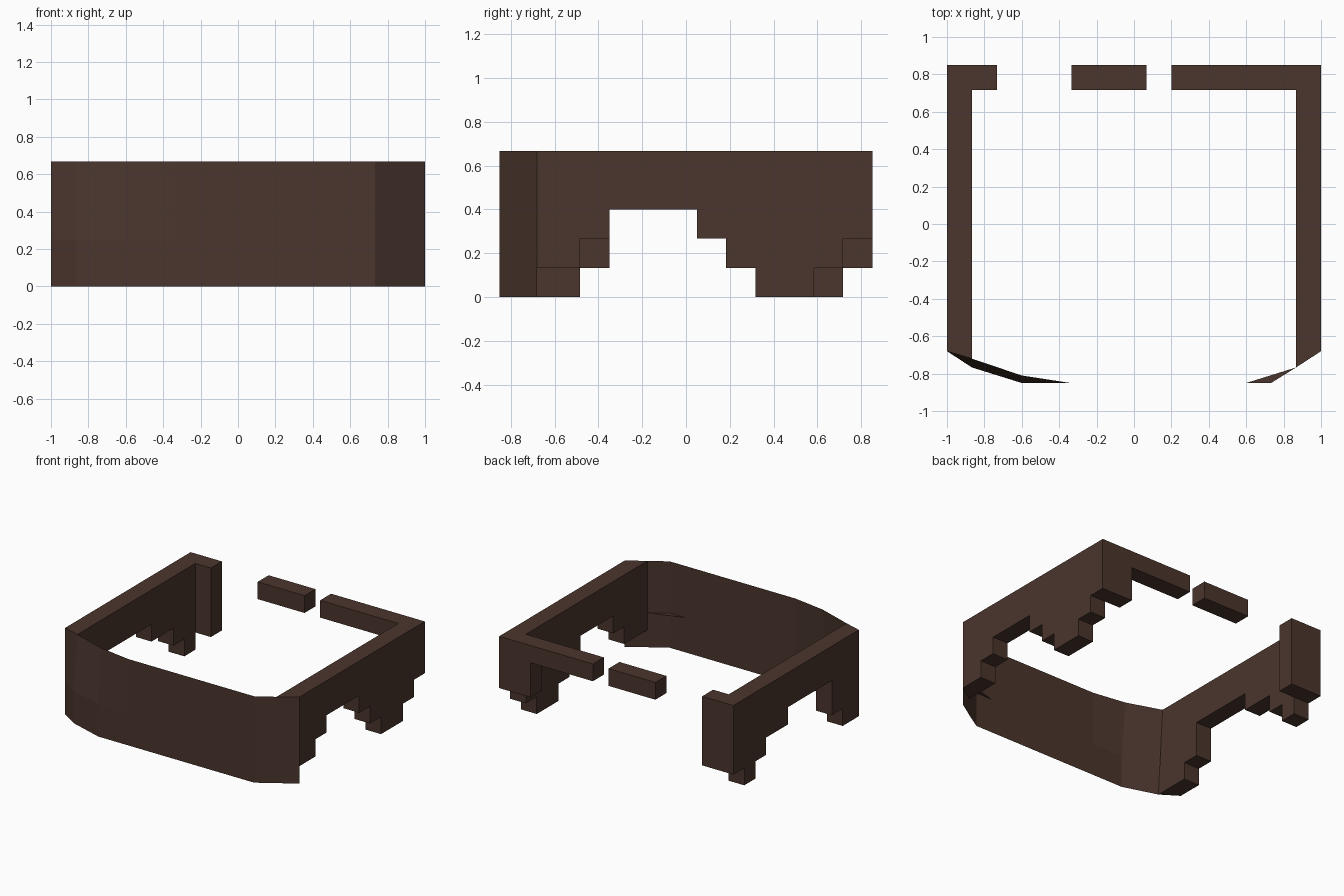
import bpy, bmesh
from mathutils import Vector

if "Cube" in bpy.data.objects:
    bpy.data.objects.remove(bpy.data.objects["Cube"])

U = 2 / 15            # size of one step in the wall outline
TOP = 5 * U
BACK, FRONT = 0.85, -0.68
INNER = 1 - U

brown = bpy.data.materials.new("dark_brown")
brown.diffuse_color = (0.069, 0.036, 0.026, 1)
brown.use_nodes = True
brown.node_tree.nodes["Principled BSDF"].inputs["Base Color"].default_value = brown.diffuse_color


def finish(name, bm, recalc=True):
    if recalc:
        bmesh.ops.recalc_face_normals(bm, faces=bm.faces)
    mesh = bpy.data.meshes.new(name)
    bm.to_mesh(mesh)
    bm.free()
    mesh.materials.append(brown)
    ob = bpy.data.objects.new(name, mesh)
    bpy.context.collection.objects.link(ob)
    return ob


def block(name, x0, x1, z0):
    """Back piece hanging down from the top edge."""
    bm = bmesh.new()
    bmesh.ops.create_cube(bm, size=1)
    y0 = BACK - U
    for v in bm.verts:
        v.co = Vector((x0 if v.co.x < 0 else x1,
                       y0 if v.co.y < 0 else BACK,
                       z0 if v.co.z < 0 else TOP))
    finish(name, bm)


def side_wall(name, side, steps, end_low, end_high):
    """Stepped wall; steps are (start y, bottom height) from front to back."""
    outline = [(FRONT, TOP)]
    for i, (y, z) in enumerate(steps):
        y_next = steps[i + 1][0] if i + 1 < len(steps) else BACK
        outline += [(y, z), (y_next, z)]
    outline.append((BACK, TOP))
    bm = bmesh.new()
    base = bm.faces.new([bm.verts.new((side * INNER, y, z)) for y, z in outline])
    ext = bmesh.ops.extrude_face_region(bm, geom=[base])
    new = [g for g in ext["geom"] if isinstance(g, bmesh.types.BMVert)]
    bmesh.ops.translate(bm, verts=new, vec=(side * U, 0, 0))
    # slant the front end so that it meets the curved front
    for v in bm.verts:
        if abs(v.co.y - FRONT) < 1e-4 and abs(v.co.x) < 0.99:
            v.co.y = end_high if v.co.z > TOP - 0.01 else end_low
    bmesh.ops.recalc_face_normals(bm, faces=bm.faces)
    ends = [f for f in bm.faces
            if all(v.co.y < FRONT + 1e-4 for v in f.verts)]
    bmesh.ops.delete(bm, geom=ends, context='FACES')
    finish(name, bm, recalc=False)


# Side walls with stepped openings
side_wall("right_wall", 1,
          [(FRONT, U), (-0.483, 2 * U), (-0.35, 3 * U), (0.05, 2 * U),
           (0.183, U), (0.317, 0), (0.583, U), (0.717, 2 * U)], -0.767, -0.767)
side_wall("left_wall", -1,
          [(FRONT, 0), (-0.483, U), (-0.35, 3 * U), (0.183, 2 * U),
           (0.45, U), (0.583, 0), (0.717, U)], -0.767, -0.72)

# Broken back edge
block("back_left_post", -1, -1 + 2 * U, U)
block("back_middle_piece", -2.5 * U, 0.5 * U, 4 * U)
block("back_right_rail", 1.5 * U, 1, 4 * U)
block("back_right_post", 1 - 2 * U, 1, 2 * U)

# Thin curved front, its left side leaning back towards the top
low = [(-1, FRONT), (-INNER, -0.767), (-0.6, -0.85), (-0.34, -0.85),
       (0.733, -0.85), (INNER, -0.767), (1, FRONT)]
high = [(-1, FRONT), (-INNER, -0.72), (-0.6, -0.81), (-0.34, -0.85),
        (0.733, -0.85), (INNER, -0.767), (1, FRONT)]
bm = bmesh.new()
rows = [[bm.verts.new((x, y, z)) for x, y in pts]
        for pts, z in ((low, 0), (low, 0.25), (high, TOP))]
for a, b in zip(rows, rows[1:]):
    for i in range(len(a) - 1):
        bm.faces.new((a[i], a[i + 1], b[i + 1], b[i]))
finish("front_panel", bm, recalc=False)

# Small ledge inside the right front corner
bm = bmesh.new()
bm.faces.new([bm.verts.new((x, y, 2 * U))
              for x, y in ((0.6, -0.85), (0.733, -0.85), (INNER, -0.767))])
finish("corner_ledge", bm, recalc=False)
